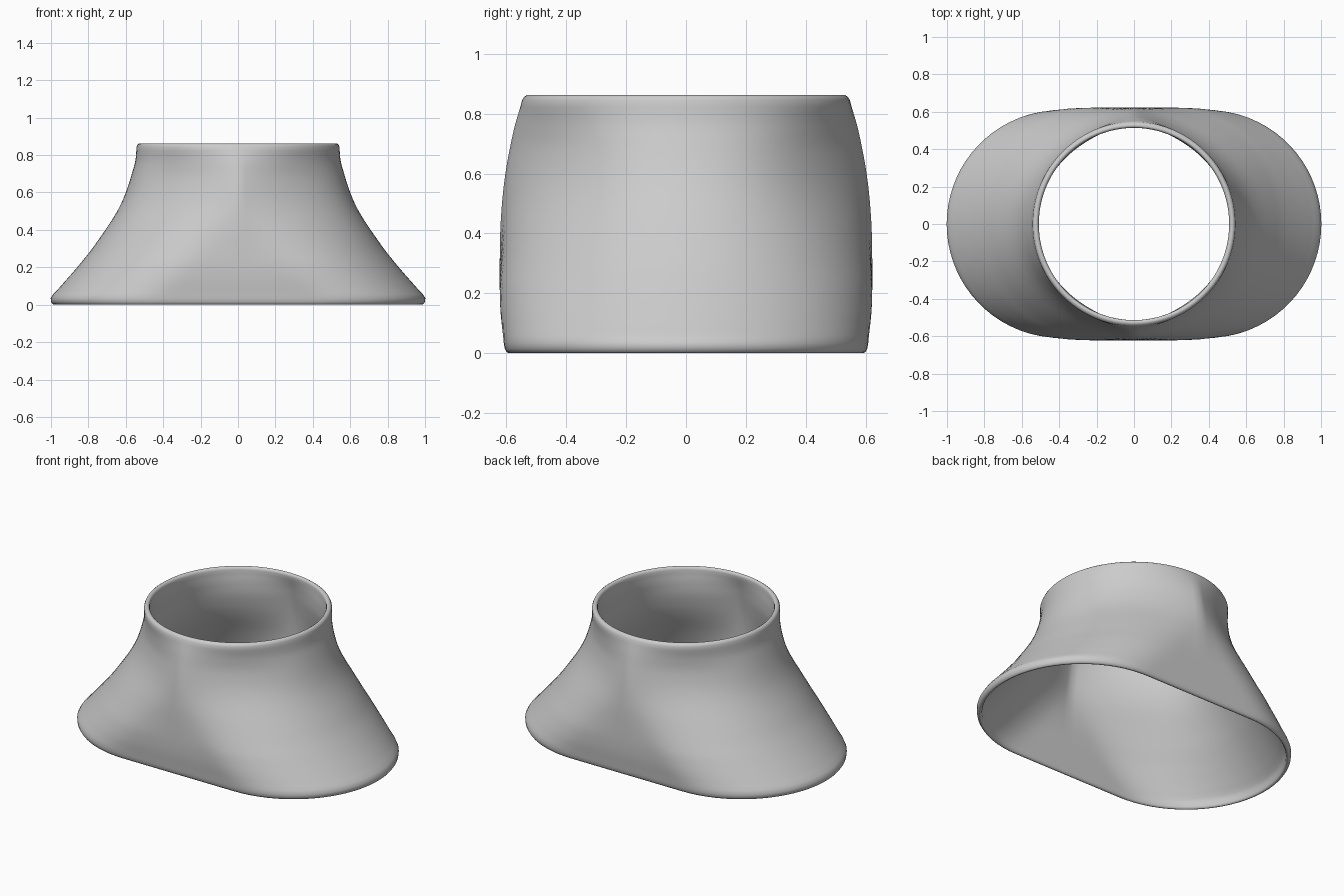
import bpy
import math

if "Cube" in bpy.data.objects:
    bpy.data.objects.remove(bpy.data.objects["Cube"])

# Profiles against height: half width, half depth, and crease strength
WIDTH = [(0, 1.0), (.04, 1.0), (.08, .965), (.2, .86), (.32, .765), (.53, .63), (.75, .553), (.83, .543), (.87, .541)]
DEPTH = [(0, .607), (.04, .609), (.15, .62), (.3, .622), (.45, .618), (.6, .603), (.75, .574), (.83, .551), (.87, .541)]
CREASE = [(0, 0), (.22, 0), (.4, .09), (.55, .19), (.68, .22), (.77, .13), (.83, .02), (.85, 0), (.87, 0)]
WALL = .033
QUARTER = 24


def smooth_lookup(table, z):
    """Cubic interpolation through a (height, value) table."""
    last = len(table) - 1
    i = max(k for k in range(last) if table[k][0] <= z)

    def slope(k):
        a, b = table[max(k - 1, 0)], table[min(k + 1, last)]
        return (b[1] - a[1]) / (b[0] - a[0])

    (z0, v0), (z1, v1) = table[i], table[i + 1]
    h = z1 - z0
    t = (z - z0) / h
    return ((2*t**3 - 3*t*t + 1) * v0 + (t**3 - 2*t*t + t) * h * slope(i)
            + (3*t*t - 2*t**3) * v1 + (t**3 - t*t) * h * slope(i + 1))


def section(z, inset):
    """Stadium low down, pinched lens in the middle, circle at the rim."""
    a = smooth_lookup(WIDTH, z) - inset
    b = smooth_lookup(DEPTH, z) - inset
    d = max(0, smooth_lookup(CREASE, z))
    flat = max(0, a - b) / a
    points = []
    for k in range(4 * QUARTER):
        ang = math.pi / 2 * k / QUARTER
        u, side = math.cos(ang), math.sin(ang)
        m = min(abs(u), 1)
        q = max(0, (m - flat) / (1 - flat))
        f = math.sqrt(max(0, 1 - q * q)) - d * m * (1 - m * m)
        if k % (2 * QUARTER) == 0:
            f = 0
        points.append((a * u, math.copysign(b * f, side), z))
    return points


# Closed wall profile: up the outside, over the rim, down the inside, under the foot
heights = [.035 + (.845 - .035) * i / 36 for i in range(37)]
rim = [(.856, .004), (.862, .012), (.862, .021), (.856, .029)]
foot = [(.012, WALL - .003), (.002, WALL - .01), (0, .016), (.004, .008), (.016, .002)]
profile = [(z, 0) for z in heights] + rim + [(z, WALL) for z in reversed(heights)] + foot

verts = [p for z, inset in profile for p in section(z, inset)]
n, rows = 4 * QUARTER, len(profile)
faces = [(r*n + k, r*n + (k+1) % n, (r+1) % rows*n + (k+1) % n, (r+1) % rows*n + k)
         for r in range(rows) for k in range(n)]

mesh = bpy.data.meshes.new("transition_collar")
mesh.from_pydata(verts, [], faces)
mesh.update()
collar = bpy.data.objects.new("transition_collar", mesh)
bpy.context.collection.objects.link(collar)
bpy.context.view_layer.objects.active = collar
collar.select_set(True)
bpy.ops.object.shade_smooth_by_angle(angle=math.radians(50))
